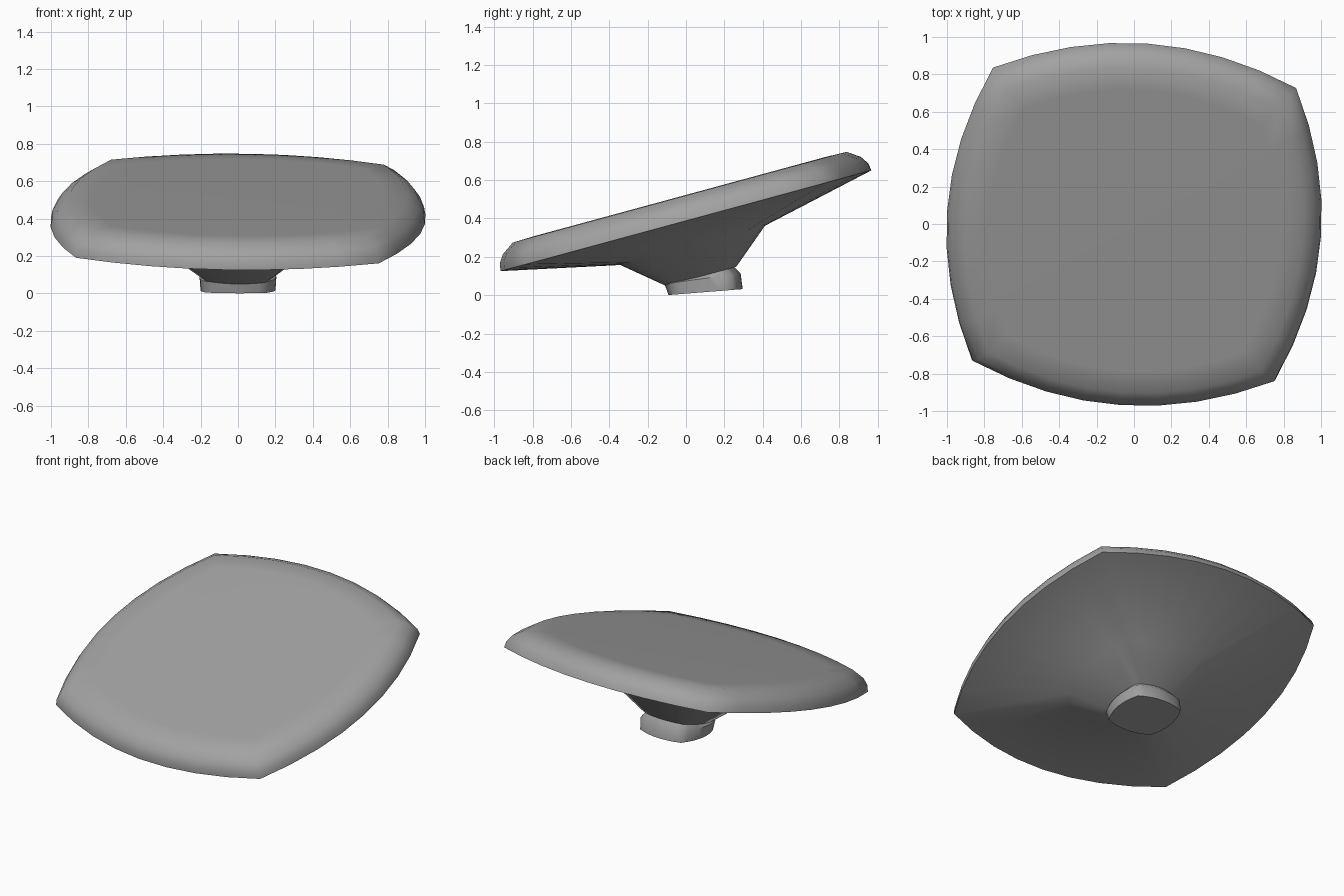
import bpy
import bmesh
import math

default = bpy.data.objects.get("Cube")
if default:
    bpy.data.objects.remove(default)

TILT = math.radians(15.2)
TWIST = math.radians(-4)
SEGMENTS = 8          # segments along each bowed side
CENTRE_Z = 0.388

grey = bpy.data.materials.new("plain grey")
grey.use_nodes = True
grey.diffuse_color = (0.36, 0.36, 0.36, 1)
bsdf = grey.node_tree.nodes["Principled BSDF"]
bsdf.inputs["Base Color"].default_value = grey.diffuse_color
bsdf.inputs["Roughness"].default_value = 0.6


def outline():
    """Square with four bowed sides, slightly twisted."""
    points = []
    for side in range(4):
        turn = TWIST + side * math.pi / 2
        for i in range(SEGMENTS):
            t = 2 * i / SEGMENTS - 1
            out, along = 0.812 + 0.19 * (1 - t * t), 0.812 * t
            points.append((out * math.cos(turn) - along * math.sin(turn),
                           out * math.sin(turn) + along * math.cos(turn)))
    return points


def tilted(u, v, w):
    """Place a point of the leaning plate in world space."""
    return (u, v * math.cos(TILT) - w * math.sin(TILT),
            CENTRE_Z + v * math.sin(TILT) + w * math.cos(TILT))


def loft(name, rings):
    """Skin rings of (scale, height, optional levelling plane), top first."""
    bm = bmesh.new()
    loops = []
    for scale, height, plane in rings:
        loop = []
        for u, v in outline():
            x, y, z = tilted(u * scale, v * scale, height)
            if plane:
                z = plane[0] + plane[1] * y
            loop.append(bm.verts.new((x, y, z)))
        loops.append(loop)
    for a, b in zip(loops, loops[1:]):
        for i in range(len(a)):
            j = (i + 1) % len(a)
            bm.faces.new((a[i], b[i], b[j], a[j]))
    bm.faces.new(loops[0])
    bm.faces.new(loops[-1][::-1])
    bmesh.ops.recalc_face_normals(bm, faces=bm.faces)
    mesh = bpy.data.meshes.new(name)
    bm.to_mesh(mesh)
    bm.free()
    mesh.materials.append(grey)
    obj = bpy.data.objects.new(name, mesh)
    bpy.context.collection.objects.link(obj)
    bpy.ops.object.select_all(action="DESELECT")
    obj.select_set(True)
    bpy.context.view_layer.objects.active = obj
    bpy.ops.object.shade_smooth_by_angle(angle=math.radians(46))
    return obj


# Cushioned plate with its flared underside and neck
loft("plate", [(0.78, 0.13, None), (0.9, 0.127, None), (0.965, 0.082, None),
               (0.993, 0.04, None), (1.0, 0.0, None),
               (0.39, -0.133, None), (0.19, -0.3, None)])

# Short foot below the neck, nearly level underneath
loft("foot", [(0.17, -0.28, None), (0.205, -0.33, (0.074, 0.14)),
              (0.2, -0.39, (0.008, 0.08))])
